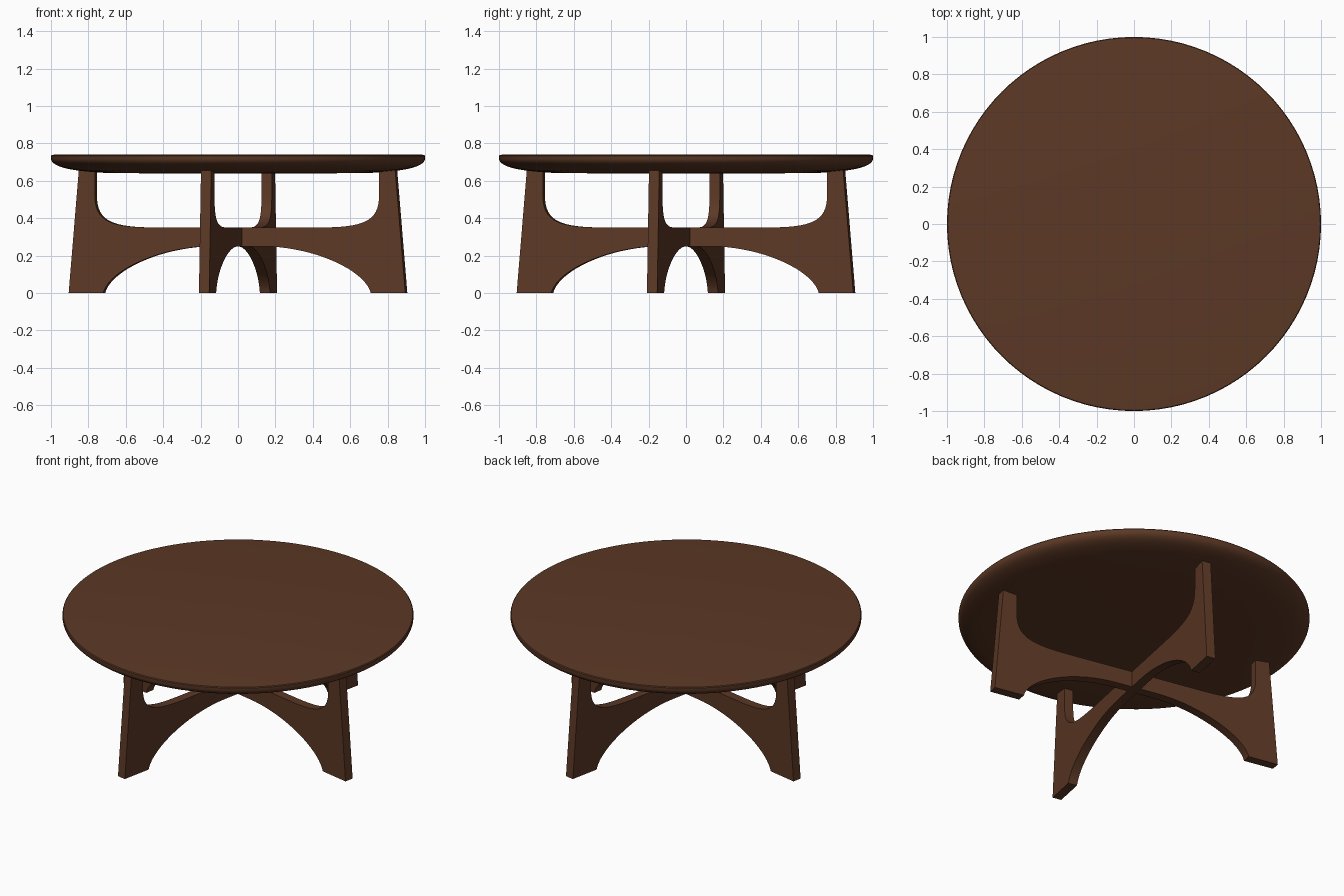
import bpy, bmesh, math
from mathutils import Vector
from mathutils.geometry import interpolate_bezier

if "Cube" in bpy.data.objects:
    bpy.data.objects.remove(bpy.data.objects["Cube"])

wood = bpy.data.materials.new("dark walnut")
wood.diffuse_color = (0.107, 0.040, 0.0185, 1)
wood.use_nodes = True
wood.node_tree.nodes["Principled BSDF"].inputs["Base Color"].default_value = wood.diffuse_color

THICK = 0.056
ANGLE = math.radians(-11.4)


def curve(pts, n):
    p = [Vector((x, 0, z)) for x, z in pts]
    return [(v.x, v.z) for v in interpolate_bezier(*p, n)]


def finish(bm, name):
    bmesh.ops.recalc_face_normals(bm, faces=bm.faces)
    me = bpy.data.meshes.new(name)
    bm.to_mesh(me)
    bm.free()
    ob = bpy.data.objects.new(name, me)
    bpy.context.collection.objects.link(ob)
    me.materials.append(wood)
    bpy.ops.object.select_all(action='DESELECT')
    ob.select_set(True)
    bpy.context.view_layer.objects.active = ob
    bpy.ops.object.shade_smooth_by_angle(angle=math.radians(30))
    return ob


# Half outline of a leg panel: arch underneath, splayed foot, curved upper cutout
half = curve([(0.13, 0.25), (0.42, 0.25), (0.70, 0.12), (0.73, 0)], 20)
half += [(0.918, 0), (0.862, 0.665), (0.775, 0.665)]
half += curve([(0.775, 0.52), (0.775, 0.37), (0.67, 0.35), (0.42, 0.35)], 18)
outline = half + [(-x, z) for x, z in reversed(half)]


def leg_panel(name, angle):
    bm = bmesh.new()
    face = bm.faces.new([bm.verts.new((x, -THICK / 2, z)) for x, z in outline])
    ext = bmesh.ops.extrude_face_region(bm, geom=[face])
    verts = [g for g in ext["geom"] if isinstance(g, bmesh.types.BMVert)]
    bmesh.ops.translate(bm, verts=verts, vec=(0, THICK, 0))
    finish(bm, name).rotation_euler.z = angle


# Two identical crossed panels
leg_panel("leg_panel_wide", ANGLE)
leg_panel("leg_panel_cross", ANGLE + math.pi / 2)

# Round top: flat face, thin edge, underside curving inwards
profile = [(0, 0.74), (0.98, 0.74), (0.996, 0.738), (1.0, 0.733)]
profile += curve([(1.0, 0.715), (0.99, 0.672), (0.89, 0.65), (0.68, 0.641)], 14)
profile += [(0, 0.638)]
bm = bmesh.new()
vs = [bm.verts.new((r, 0, z)) for r, z in profile]
edges = [bm.edges.new(p) for p in zip(vs, vs[1:])]
bmesh.ops.spin(bm, geom=vs + edges, cent=(0, 0, 0), axis=(0, 0, 1),
               angle=2 * math.pi, steps=96)
bmesh.ops.remove_doubles(bm, verts=bm.verts, dist=1e-4)
finish(bm, "table_top")
